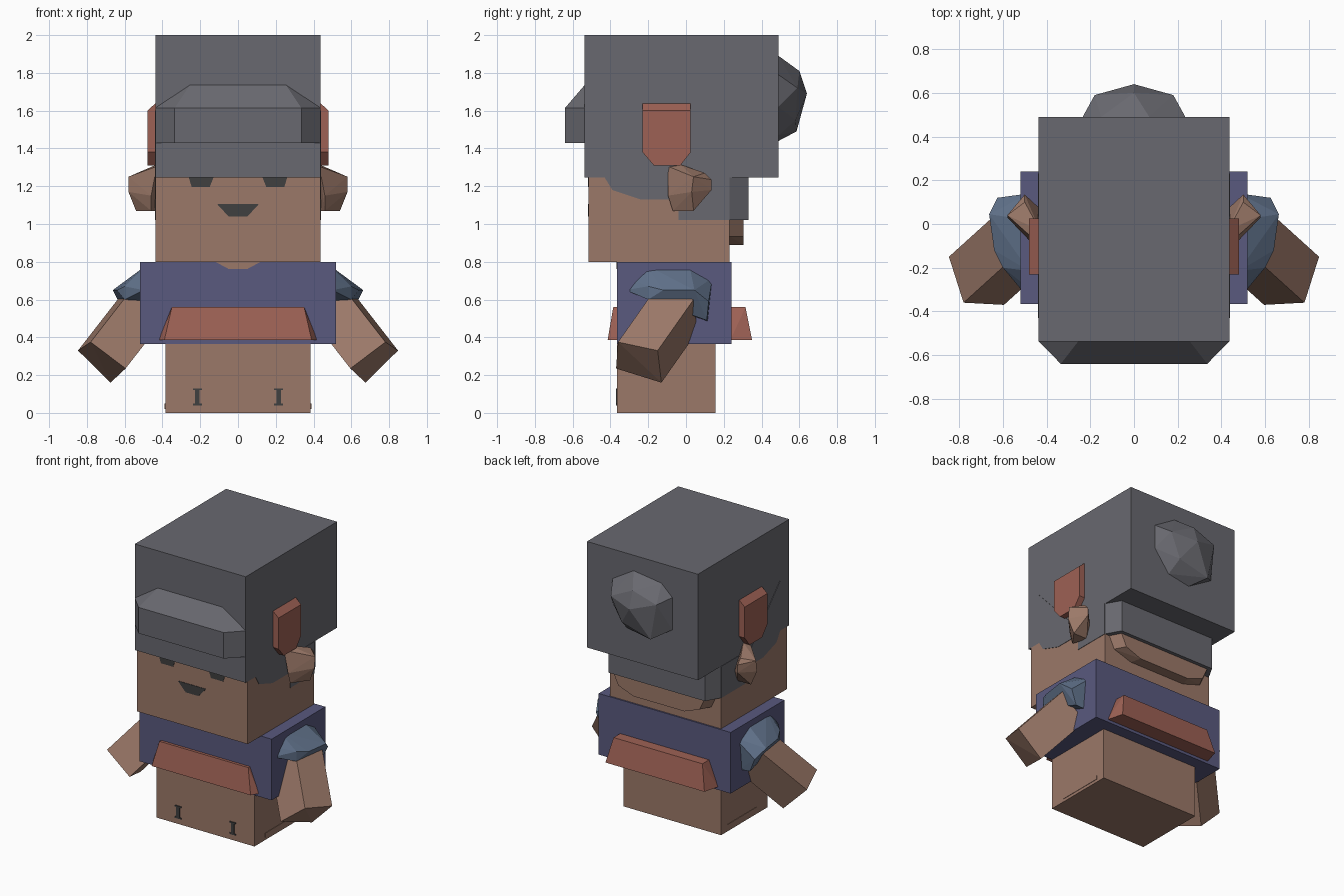
import bpy, bmesh


def material(name, rgb):
    m = bpy.data.materials.new(name)
    m.diffuse_color = (*rgb, 1)
    return m


SKIN = material("skin", (0.33, 0.19, 0.14))
HAIR = material("hair", (0.14, 0.14, 0.16))
VEST = material("vest", (0.10, 0.10, 0.21))
SLEEVE = material("sleeve", (0.12, 0.17, 0.26))
RED = material("red_cloth", (0.34, 0.12, 0.09))
DARK = material("dark", (0.05, 0.05, 0.05))


def finish(name, bm, mat):
    bmesh.ops.recalc_face_normals(bm, faces=bm.faces)
    me = bpy.data.meshes.new(name)
    bm.to_mesh(me)
    bm.free()
    me.materials.append(mat)
    ob = bpy.data.objects.new(name, me)
    bpy.context.collection.objects.link(ob)
    return ob


def hull(name, pts, mat, side=1):
    """Convex faceted solid around a few points; side=-1 mirrors it in x."""
    bm = bmesh.new()
    for x, y, z in pts:
        bm.verts.new((x * side, y, z))
    bmesh.ops.convex_hull(bm, input=bm.verts)
    loose = [v for v in bm.verts if not v.link_faces]
    bmesh.ops.delete(bm, geom=loose, context='VERTS')
    bmesh.ops.dissolve_limit(bm, angle_limit=0.03, verts=bm.verts, edges=bm.edges)
    return finish(name, bm, mat)


def box(name, x, y, z, mat):
    return hull(name, [(a, b, c) for a in x for b in y for c in z], mat)


def plate(name, outline, start, depth, mat):
    """Flat outline of 3D points pushed out along a depth vector."""
    bm = bmesh.new()
    face = bm.faces.new([bm.verts.new(p) for p in outline])
    new = bmesh.ops.extrude_face_region(bm, geom=[face])["geom"]
    verts = [g for g in new if isinstance(g, bmesh.types.BMVert)]
    bmesh.ops.translate(bm, verts=verts, vec=depth)
    bmesh.ops.translate(bm, verts=bm.verts, vec=start)
    return finish(name, bm, mat)


# Main blocks
box("legs", (-0.385, 0.385), (-0.365, 0.155), (0, 0.365), SKIN)
box("vest", (-0.52, 0.52), (-0.365, 0.24), (0.365, 0.80), VEST)
box("head", (-0.437, 0.437), (-0.515, 0.23), (0.80, 1.245), SKIN)
box("hair_block", (-0.437, 0.437), (-0.537, 0.49), (1.245, 2.0), HAIR)

# Fringe roll on the front of the hair
fringe = [(s * x, y, z) for s in (-1, 1) for x, y, z in (
    (0.437, -0.537, 1.43), (0.437, -0.537, 1.615), (0.255, -0.537, 1.735),
    (0.335, -0.64, 1.43), (0.335, -0.64, 1.615))]
hull("fringe", fringe, HAIR)

# Faceted bun on the back
base = [(0.235, 1.79), (0.07, 1.89), (-0.15, 1.86), (-0.235, 1.78),
        (-0.235, 1.55), (-0.05, 1.44), (0.12, 1.47), (0.235, 1.62)]
hull("bun", [(x, 0.49, z) for x, z in base] + [
    (0, 0.64, 1.69), (0.18, 0.59, 1.72), (-0.18, 0.59, 1.75),
    (0, 0.60, 1.81), (-0.13, 0.585, 1.49), (0.10, 0.58, 1.55)], HAIR)

# Nape hair and the skin bulge beneath it
hull("nape_hair", [(s * x, y, z) for s in (-1, 1) for z in (1.02, 1.245)
                   for x, y in ((0.437, 0.23), (0.38, 0.33))], HAIR)
hull("nape", [(s * x, y, z) for s in (-1, 1) for x, y, z in (
    (0.40, 0.23, 1.02), (0.36, 0.23, 0.935), (0.22, 0.23, 0.89),
    (0.36, 0.305, 1.02), (0.32, 0.305, 0.935), (0.20, 0.305, 0.89))], SKIN)

# Belt pouches, front and back
for name, root, top, low in (("front_pouch", -0.36, -0.385, -0.415),
                             ("back_pouch", 0.235, 0.315, 0.35)):
    hull(name, [(s * x, y, z) for s in (-1, 1) for x, y, z in (
        (0.42, root, 0.385), (0.35, root, 0.56),
        (0.35, top, 0.56), (0.39, low, 0.385))], RED)

# Mouth and collar opening
plate("mouth", [(-0.11, 0, 1.105), (0.11, 0, 1.105), (0.05, 0, 1.04), (-0.05, 0, 1.04)],
      (0, -0.51, 0), (0, -0.008, 0), DARK)
plate("collar", [(-0.12, 0, 0.80), (0.12, 0, 0.80), (0.05, 0, 0.762), (-0.05, 0, 0.762)],
      (0, -0.36, 0), (0, -0.008, 0), SKIN)

sideburn = [(-0.43, 1.6), (-0.43, 1.245), (-0.39, 1.18), (-0.24, 1.13), (-0.04, 1.13),
            (-0.04, 1.02), (0.23, 1.02), (0.23, 1.245), (-0.10, 1.245)]

for side, tag in ((1, "left"), (-1, "right")):
    # Eye
    plate(f"{tag}_eye", [(side * x, 0, z) for x, z in (
        (0.13, 1.245), (0.26, 1.245), (0.245, 1.195), (0.15, 1.195))],
        (0, -0.51, 0), (0, -0.008, 0), DARK)
    # Thin sideburn lying on the head
    plate(f"{tag}_sideburn", [(0, y, z) for y, z in sideburn],
          (side * 0.434, 0, 0), (side * 0.006, 0, 0), HAIR)
    # Hair clip with chamfered lower corners and sloping top
    clip = [(-0.23, 1.38), (-0.17, 1.31), (-0.03, 1.31), (0.025, 1.38)]
    hull(f"{tag}_hair_clip", [(x, y, z) for x in (0.43, 0.48) for y, z in clip]
         + [(x, y, z) for y in (-0.23, 0.025) for x, z in ((0.43, 1.645), (0.48, 1.60))],
         RED, side)
    # Ear
    hull(f"{tag}_ear", [
        (0.43, -0.095, 1.305), (0.43, -0.03, 1.315), (0.50, 0.10, 1.27),
        (0.50, 0.135, 1.235), (0.50, 0.135, 1.18), (0.58, 0.04, 1.25),
        (0.58, 0.03, 1.17), (0.54, 0.04, 1.07), (0.43, 0.04, 1.07),
        (0.46, -0.07, 1.07), (0.46, -0.095, 1.15), (0.43, 0.07, 1.15)], SKIN, side)
    # Sleeve cap
    hull(f"{tag}_sleeve", [
        (0.48, -0.215, 0.785), (0.50, 0.02, 0.77), (0.50, -0.32, 0.65),
        (0.48, -0.295, 0.71), (0.60, -0.20, 0.67), (0.663, 0.045, 0.65),
        (0.64, -0.12, 0.65), (0.625, 0.12, 0.59), (0.48, 0.14, 0.715),
        (0.50, 0.115, 0.485), (0.58, 0.11, 0.49), (0.60, -0.20, 0.60)], SLEEVE, side)
    # Arm: slanted block swept back up into the sleeve
    hand = [(0.78, -0.36, 0.375), (0.847, -0.15, 0.33),
            (0.675, -0.13, 0.16), (0.595, -0.37, 0.235)]
    hull(f"{tag}_arm", hand + [(x - 0.21, y + 0.19, z + 0.27) for x, y, z in hand], SKIN, side)
    # Toe mark: a small upright bar with caps
    c = side * 0.215
    for part, w, z0, z1 in (("bar", 0.012, 0.045, 0.125), ("top", 0.024, 0.12, 0.13),
                            ("base", 0.024, 0.04, 0.05)):
        box(f"{tag}_toe_{part}", (c - w, c + w), (-0.371, -0.36), (z0, z1), DARK)
    # Side strip at the foot
    hull(f"{tag}_foot_strip", [(x, y, z) for x in (0.38, 0.388) for y in (-0.245, 0.085)
                               for z in (0.02, 0.05)], SKIN, side)
